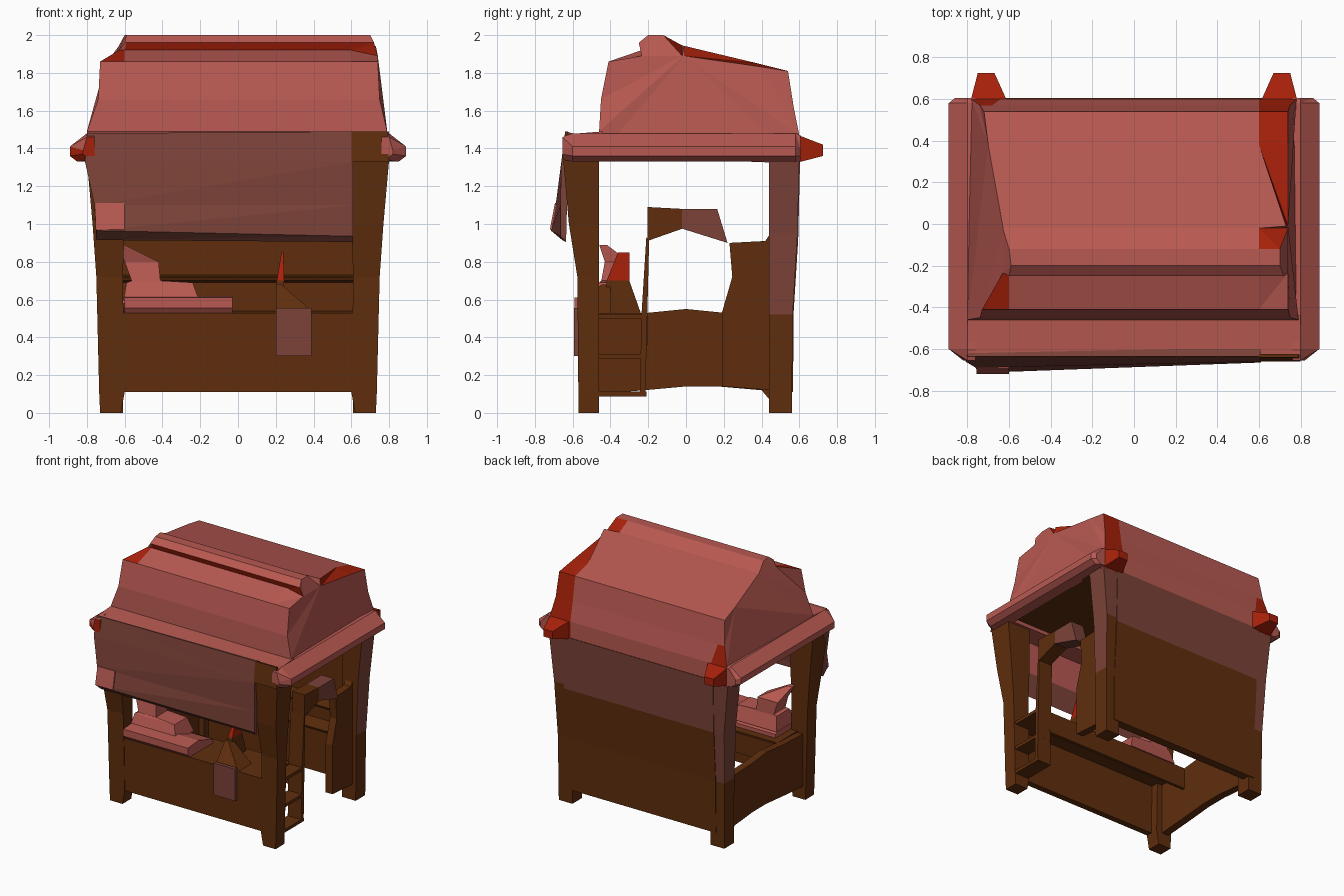
import bpy, bmesh

COLOURS = {
    "brown_wood": (0.115, 0.027, 0.004, 1),
    "salmon_cloth": (0.48, 0.100, 0.083, 1),
    "red_trim": (0.39, 0.015, 0.003, 1),
    "faded_cloth": (0.20, 0.055, 0.040, 1),
}
MATS = []
for mat_name, col in COLOURS.items():
    m = bpy.data.materials.new(mat_name)
    m.diffuse_color = col
    MATS.append(m)
BROWN, SALMON, RED, DULL = range(4)


def loft(name, rings, mat=BROWN, cap=None):
    """Skin closed rings of equal length; mat is an index or f(ring, side)."""
    bm = bmesh.new()
    rows = [[bm.verts.new(p) for p in r] for r in rings]
    n = len(rows[0])
    pick = mat if callable(mat) else (lambda i, j: mat)
    for i in range(len(rows) - 1):
        for j in range(n):
            k = (j + 1) % n
            f = bm.faces.new((rows[i][j], rows[i][k], rows[i + 1][k], rows[i + 1][j]))
            f.material_index = pick(i, j)
    for i, r in ((0, rows[0]), (len(rows) - 2, rows[-1])):
        f = bm.faces.new(r)
        f.material_index = pick(i, 0) if cap is None else cap
    bmesh.ops.remove_doubles(bm, verts=bm.verts, dist=0.0005)
    bmesh.ops.triangulate(bm, faces=[f for f in bm.faces if len(f.verts) > 3])
    bmesh.ops.recalc_face_normals(bm, faces=bm.faces)
    me = bpy.data.meshes.new(name)
    bm.to_mesh(me)
    bm.free()
    for m in MATS:
        me.materials.append(m)
    ob = bpy.data.objects.new(name, me)
    bpy.context.collection.objects.link(ob)
    return ob


def rect(x0, x1, y0, y1, z):
    return [(x0, y0, z), (x1, y0, z), (x1, y1, z), (x0, y1, z)]


def box(name, x0, x1, y0, y1, z0, z1, mat=BROWN):
    return loft(name, [rect(x0, x1, y0, y1, z0), rect(x0, x1, y0, y1, z1)], mat)


def prism_x(name, profile, x0, x1, mat=BROWN):
    """Extrude a (y, z) profile along x."""
    return loft(name, [[(x, y, z) for y, z in profile] for x in (x0, x1)], mat)


# Roof: profile rows of y, z, left end, left cut, right cut, right end, drop at right end
ROOF = [
    (-0.46, 1.36, -0.79, -0.6, 0.6, 0.79, 0),
    (-0.46, 1.49, -0.80, -0.6, 0.6, 0.79, 0),
    (-0.45, 1.66, -0.74, -0.6, 0.6, 0.75, 0),
    (-0.41, 1.86, -0.73, -0.6, 0.6, 0.74, 0),
    (-0.235, 1.92, -0.63, -0.6, 0.6, 0.74, 0.03),
    (-0.25, 1.96, -0.60, -0.59, 0.6, 0.72, 0),
    (-0.20, 2.00, -0.59, -0.58, 0.6, 0.70, 0),
    (-0.12, 2.00, -0.60, -0.58, 0.6, 0.70, 0),
    (-0.02, 1.945, -0.63, -0.6, 0.6, 0.74, 0.055),
    (-0.01, 1.943, -0.63, -0.6, 0.73, 0.74, 0.053),
    (0.38, 1.85, -0.70, -0.6, 0.6, 0.74, 0.015),
    (0.54, 1.81, -0.72, -0.6, 0.6, 0.74, 0),
    (0.57, 1.62, -0.74, -0.68, 0.6, 0.75, 0),
    (0.60, 1.47, -0.78, -0.64, 0.6, 0.78, 0),
    (0.60, 1.32, -0.78, -0.64, 0.6, 0.78, 0),
]


def roof_colour(i, j):
    if j == 14:
        return BROWN                       # ceiling
    if j == 4 and i > 0:
        return RED                         # overhang in front of the ridge
    if i == 0 and j in (3, 12, 13):
        return RED                         # left corners
    if i == 2 and j in (7, 9, 10, 11, 12, 13):
        return RED                         # right back strip
    return SALMON


loft("roof", [[(r[c], r[0], r[1] - (r[6] if c == 5 else 0)) for r in ROOF] for c in (2, 3, 4, 5)],
     roof_colour, cap=SALMON)

# Eaves on both sides, with chamfered front corners
for s, side in ((-1, "left"), (1, "right")):
    def eave(y, out, low, high):
        pts = [(0.76, low), (out - 0.04, low), (out, low + 0.03),
               (out, high - 0.07), (0.80, high), (0.76, high)]
        return [(s * x, y, z) for x, z in pts]
    loft("eave_" + side,
         [eave(-0.655, 0.82, 1.34, 1.46), eave(-0.60, 0.89, 1.33, 1.48), eave(0.58, 0.89, 1.33, 1.48),
          eave(0.605, 0.86, 1.33, 1.47)],
         lambda i, j: RED if (s < 0 and i == 0 and j < 3) else SALMON)
    # Beam ends poking out at the back
    loft("beam_end_" + side, [
        [(s * x, 0.57, z) for x, z in ((0.60, 1.32), (0.79, 1.32), (0.79, 1.48), (0.60, 1.48))],
        [(s * x, 0.725, z) for x, z in ((0.67, 1.36), (0.75, 1.36), (0.75, 1.42), (0.67, 1.42))]], RED)
    # Posts
    loft("front_post_" + side, [
        [(s * x, y, z) for x, y, z in rect(a, b, c, -0.46, h)] for a, b, c, h in (
            (0.62, 0.73, -0.57, 0), (0.60, 0.735, -0.57, 0.11), (0.61, 0.75, -0.575, 0.72),
            (0.60, 0.77, -0.62, 1.0), (0.60, 0.80, -0.65, 1.34))])
    loft("back_post_" + side, [
        [(s * x, y, z) for x, y, z in rect(0.61, b, 0.44, d, h)] for b, d, h in (
            (0.73, 0.56, 0), (0.735, 0.565, 0.52), (0.75, 0.59, 0.95), (0.79, 0.60, 1.34))],
        lambda i, j: DULL if i > 0 and (j == 1 or j == 2 and (s < 0 or i == 2)) else BROWN)

prism_x("eave_front", [(-0.44, 1.49), (-0.63, 1.475), (-0.65, 1.36), (-0.60, 1.33), (-0.44, 1.33)],
        -0.80, 0.80, SALMON)
# Wooden facing on the eave over the right front post
loft("post_facing", [rect(0.60, 0.80, -0.660, -0.64, 1.33), rect(0.60, 0.79, -0.640, -0.625, 1.49)])

# Hanging front curtain and its patch
loft("curtain", [
    [(-0.80, -0.635, 1.48), (0.61, -0.635, 1.49), (0.61, -0.60, 1.48), (-0.80, -0.60, 1.47)],
    [(-0.81, -0.66, 1.33), (0.61, -0.66, 1.33), (0.61, -0.60, 1.33), (-0.81, -0.60, 1.33)],
    [(-0.76, -0.69, 1.10), (0.61, -0.665, 1.10), (0.61, -0.63, 1.10), (-0.76, -0.63, 1.10)],
    [(-0.75, -0.715, 0.965), (0.61, -0.665, 0.935), (0.61, -0.635, 0.905), (-0.75, -0.655, 0.915)]],
    lambda i, j: SALMON if j == 2 and i < 2 else DULL, cap=DULL)
loft("curtain_patch", [
    [(x, -0.694, 1.11) for x in (-0.755, -0.60)] + [(x, -0.68, 1.11) for x in (-0.60, -0.755)],
    [(x, -0.721, 0.97) for x in (-0.755, -0.60)] + [(x, -0.70, 0.97) for x in (-0.60, -0.755)]], SALMON)

# Back wall, coloured by height
loft("back_wall", [rect(-0.66, 0.66, 0.50, y, z) for y, z in
                   ((0.567, 0.11), (0.569, 0.52), (0.594, 0.92), (0.604, 1.34))],
     lambda i, j: DULL if i == 2 and j != 0 else BROWN)

# Front wall, counter with rear apron, and inner shelves
box("front_wall", -0.66, 0.66, -0.568, -0.52, 0.11, 0.53)
box("counter", -0.66, 0.62, -0.56, -0.21, 0.50, 0.53)
box("counter_apron", -0.66, 0.62, -0.23, -0.205, 0.36, 0.52)
for z in (0.53, 0.72):
    prism_x("back_shelf", [(0.36, z), (0.52, z + 0.01), (0.52, z - 0.03), (0.37, z - 0.02)], -0.62, 0.61)

# Left wall with an arched lower edge
prism_x("left_wall", [(-0.48, 0.10), (-0.22, 0.12), (0.0, 0.14), (0.17, 0.14), (0.40, 0.12), (0.46, 0.05),
                      (0.46, 0.52), (0.2, 0.53), (0.0, 0.55), (-0.2, 0.53), (-0.48, 0.52)], -0.71, -0.65)

# Doorway on the right: jamb, rungs, side panel and arch
prism_x("door_jamb", [(-0.245, 0.10), (-0.215, 0.11), (-0.195, 0.92), (-0.21, 0.93), (-0.235, 0.53)],
        0.61, 0.73)
for z in (0.10, 0.30, 0.51):
    box("ladder_rung", 0.61, 0.73, -0.48, -0.21, z - 0.012, z + 0.012)
prism_x("door_panel", [(0.19, 0.14), (0.46, 0.12), (0.46, 0.97), (0.42, 0.91), (0.23, 0.90),
                       (0.245, 0.72), (0.19, 0.53)], 0.64, 0.70)
prism_x("arch_front", [(-0.205, 0.91), (-0.02, 0.975), (-0.02, 1.08), (-0.205, 1.09)], 0.62, 0.73)
prism_x("arch_back", [(-0.02, 0.975), (0.22, 0.90), (0.165, 1.08), (-0.02, 1.08)], 0.62, 0.73, DULL)

# Draped goods on the counter
prism_x("cloth_strip", [(-0.59, 0.555), (-0.59, 0.61), (-0.45, 0.62), (-0.27, 0.56), (-0.27, 0.53),
                        (-0.57, 0.53)], -0.60, -0.03, SALMON)
loft("cloth_bundle", [rect(-0.61, -0.20, -0.50, -0.27, 0.58), rect(-0.59, -0.24, -0.46, -0.30, 0.69),
                      rect(-0.56, -0.41, -0.45, -0.30, 0.70)], SALMON)
loft("cloth_peak", [rect(-0.56, -0.41, -0.45, -0.30, 0.69), rect(-0.60, -0.42, -0.43, -0.30, 0.80),
                    rect(-0.64, -0.60, -0.46, -0.42, 0.89)], SALMON)
# Red-tipped wedge and the block beside it
loft("red_wedge", [rect(0.20, 0.24, -0.44, -0.24, 0.53), rect(0.205, 0.245, -0.42, -0.30, 0.70),
                   rect(0.23, 0.24, -0.36, -0.30, 0.85)],
     lambda i, j: RED if i else BROWN)
loft("counter_block", [rect(0.20, 0.40, -0.57, -0.40, 0.53), rect(0.20, 0.23, -0.45, -0.40, 0.68)])
box("hanging_cloth", 0.20, 0.39, -0.592, -0.565, 0.30, 0.555, DULL)
